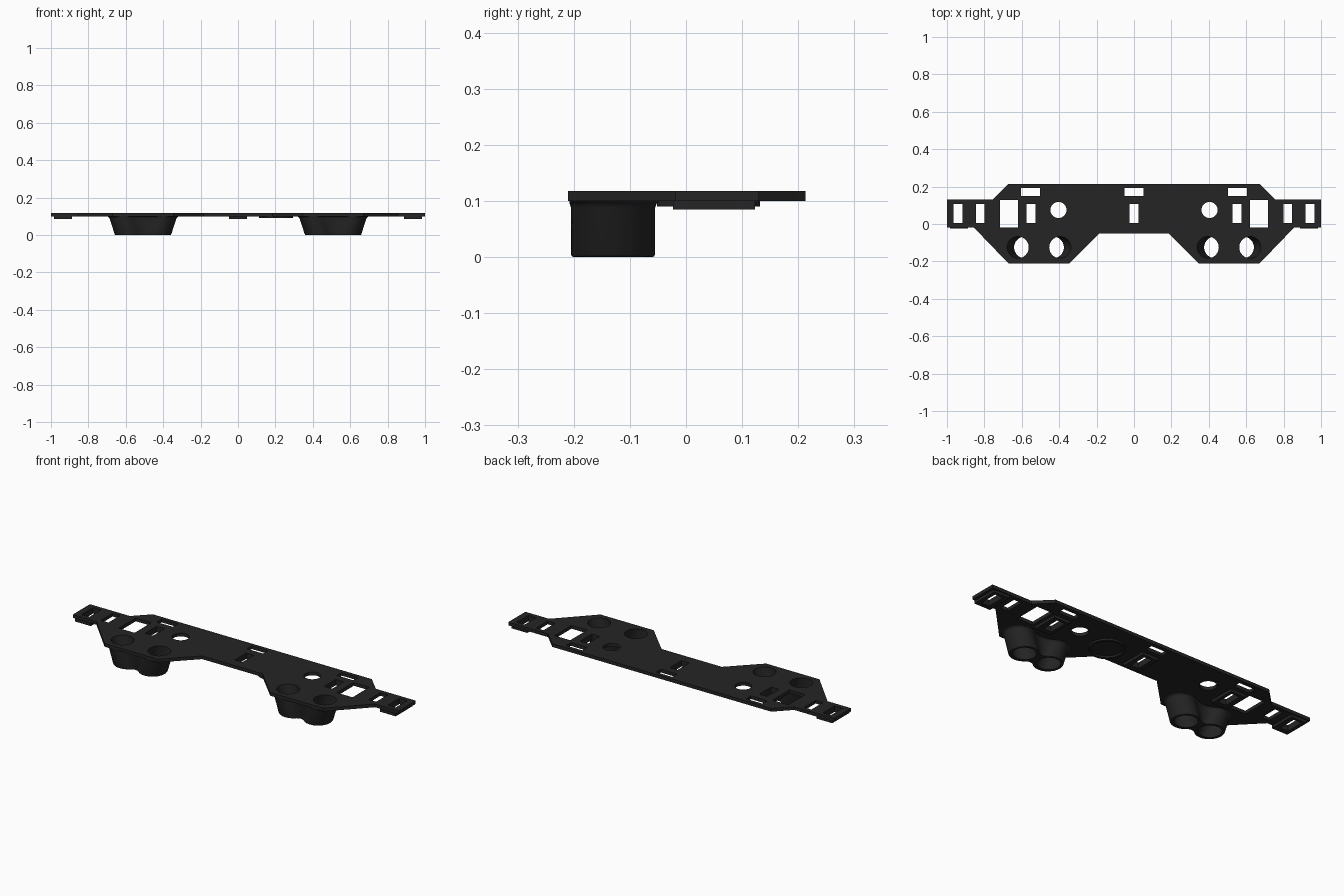
import bpy, bmesh, math

if "Cube" in bpy.data.objects:
    bpy.data.objects.remove(bpy.data.objects["Cube"])

BOTTOM, TOP = 0.10, 0.118          # plate underside and upper face
POD_X, POD_Y, POD_R, HOLE_R = 0.508, -0.13, 0.075, 0.058

black = bpy.data.materials.new("matte black")
black.diffuse_color = (0.018, 0.018, 0.018, 1)
black.use_nodes = True
black.node_tree.nodes["Principled BSDF"].inputs["Base Color"].default_value = black.diffuse_color


def make(name, bm, smooth=False):
    bmesh.ops.recalc_face_normals(bm, faces=bm.faces)
    me = bpy.data.meshes.new(name)
    bm.to_mesh(me)
    bm.free()
    me.materials.append(black)
    ob = bpy.data.objects.new(name, me)
    bpy.context.collection.objects.link(ob)
    if smooth:
        shade(ob)
    return ob


def shade(ob):
    bpy.ops.object.select_all(action='DESELECT')
    ob.select_set(True)
    bpy.context.view_layer.objects.active = ob
    bpy.ops.object.shade_smooth_by_angle(angle=math.radians(35))


def loft(bm, rings):
    """Closed solid through a stack of equal-length point rings."""
    vs = [[bm.verts.new(p) for p in ring] for ring in rings]
    n = len(vs[0])
    for a, b in zip(vs, vs[1:]):
        for i in range(n):
            j = (i + 1) % n
            bm.faces.new((a[i], a[j], b[j], b[i]))
    bm.faces.new(vs[0][::-1])
    bm.faces.new(vs[-1])


def prism(bm, pts, z0, z1):
    loft(bm, [[(x, y, z) for x, y in pts] for z in (z0, z1)])


def rect(cx, cy, w, h):
    return [(cx - w / 2, cy - h / 2), (cx + w / 2, cy - h / 2),
            (cx + w / 2, cy + h / 2), (cx - w / 2, cy + h / 2)]


def circle(cx, cy, r, n=40):
    return [(cx + r * math.cos(2 * math.pi * i / n),
             cy + r * math.sin(2 * math.pi * i / n)) for i in range(n)]


def half_gap(z):
    """Half the distance between the two leaning tubes of a pod."""
    return 0.075 + 0.32 * z


def cut(ob, cutter):
    mod = ob.modifiers.new("openings", 'BOOLEAN')
    mod.operation = 'DIFFERENCE'
    mod.solver = 'EXACT'
    mod.object = cutter
    bpy.context.view_layer.objects.active = ob
    bpy.ops.object.modifier_apply(modifier=mod.name)
    shade(ob)


# Flat openings: slots, windows and round holes
bm = bmesh.new()
flat = [rect(0, 0.17, 0.1, 0.043), rect(0, 0.056, 0.047, 0.102)]
for s in (-1, 1):
    flat += [rect(s * 0.553, 0.17, 0.1, 0.043),
             rect(s * 0.55, 0.056, 0.049, 0.102),
             rect(s * 0.94, 0.056, 0.048, 0.102),
             rect(s * 0.822, 0.056, 0.046, 0.102),
             rect(s * 0.669, 0.054, 0.096, 0.148),
             circle(s * 0.404, 0.075, 0.043)]
for pts in flat:
    prism(bm, pts, 0.05, 0.15)
flat_cutter = make("flat_opening_cutter", bm)

# Leaning bores through the pods
bm = bmesh.new()
for s in (-1, 1):
    for side in (-1, 1):
        loft(bm, [[(x, y, z) for x, y in
                   circle(s * POD_X + side * half_gap(z), POD_Y + 0.005, HOLE_R)]
                  for z in (-0.02, 0.14)])
bore_cutter = make("bore_cutter", bm)

# Mounting plate from a mirrored outline
half = [(0.185, -0.05), (0.345, -0.21), (0.672, -0.21), (0.855, -0.02),
        (1, -0.02), (1, 0.13), (0.755, 0.13), (0.672, 0.213)]
bm = bmesh.new()
prism(bm, half + [(-x, y) for x, y in reversed(half)], BOTTOM, TOP)
plate = make("mounting_plate", bm)
cut(plate, flat_cutter)
cut(plate, bore_cutter)


def pod_ring(cx, z, grow):
    """Two circles joined by concave waists."""
    d, r, w = half_gap(z), POD_R + grow, 0.045 + grow
    R = (d * d + w * w - r * r) / (2 * (r - w))
    yc = w + R
    a = math.atan2(yc, -d)              # tangent angle on the right tube
    quarter = [(d + r * math.cos(a * i / 16), r * math.sin(a * i / 16))
               for i in range(17)]
    b0 = math.atan2(-yc, d)             # waist arc, tangent point to middle
    b1 = -math.pi / 2
    quarter += [(R * math.cos(b0 + (b1 - b0) * i / 6),
                 yc + R * math.sin(b0 + (b1 - b0) * i / 6)) for i in range(1, 7)]
    upper = quarter + [(-x, y) for x, y in quarter[-2::-1]]
    full = upper + [(x, -y) for x, y in upper[-2:0:-1]]
    return [(cx + x, max(POD_Y + y, -0.208), z) for x, y in full]


# Twin-tube pods with rounded foot and flared root
for s, side in ((-1, "left"), (1, "right")):
    bm = bmesh.new()
    loft(bm, [pod_ring(s * POD_X, z, g) for z, g in
              ((0, -0.005), (0.0015, -0.0015), (0.005, 0), (0.088, 0),
               (0.094, 0.002), (0.098, 0.005), (0.1005, 0.009))])
    pod = make(side + "_twin_pod", bm)
    cut(pod, bore_cutter)

# Raised slot frames under the plate
for i, x in enumerate((-0.936, -0.555, 0, 0.555, 0.936)):
    bm = bmesh.new()
    prism(bm, rect(x, 0.05, 0.096, 0.146), 0.085, 0.1005)
    cut(make("slot_frame_%d" % (i + 1), bm), flat_cutter)

# Plain round rib under the plate
bm = bmesh.new()
prof = ((0.092, 0.1005), (0.092, 0.09), (0.078, 0.09), (0.078, 0.1005))
rows = [[bm.verts.new((x, y, z)) for x, y in circle(0.203, 0.04, r, 48)] for r, z in prof]
for k in range(4):
    a, b = rows[k], rows[(k + 1) % 4]
    for i in range(48):
        j = (i + 1) % 48
        bm.faces.new((a[i], a[j], b[j], b[i]))
make("round_rib", bm, True)

for c in (flat_cutter, bore_cutter):
    c.hide_render = True
    c.hide_set(True)
